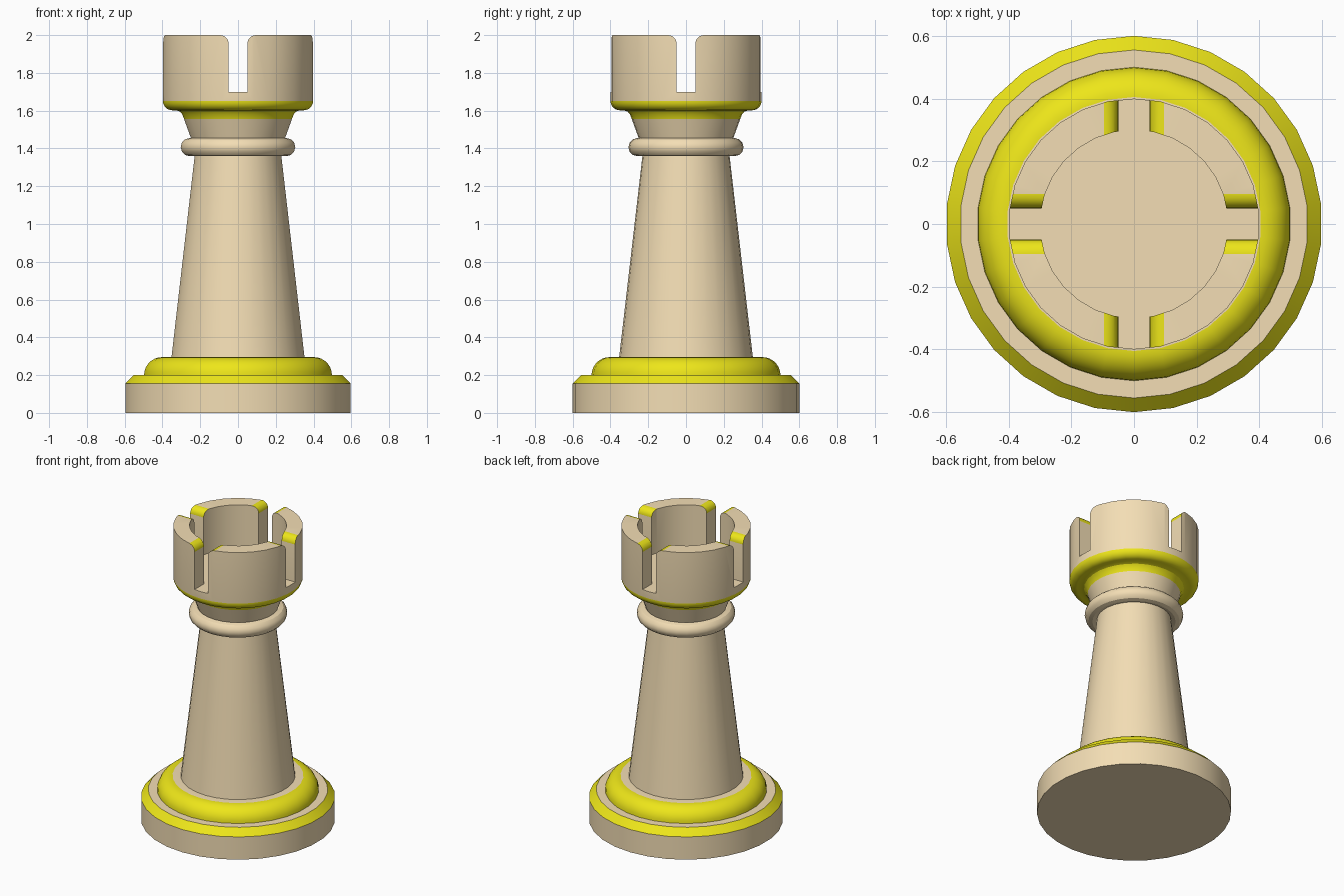
import bpy, bmesh
from math import sin, cos, pi, radians

if "Cube" in bpy.data.objects:
    bpy.data.objects.remove(bpy.data.objects["Cube"])

SIDES = 30
TAN, YELLOW = 0, 1


def material(name, rgb):
    m = bpy.data.materials.new(name)
    m.diffuse_color = (*rgb, 1)
    m.use_nodes = True
    m.node_tree.nodes["Principled BSDF"].inputs["Base Color"].default_value = m.diffuse_color
    return m


MATS = [material("wood", (0.90, 0.73, 0.46)), material("yellow_trim", (0.85, 0.79, 0.01))]


def arc(cx, cz, r, a0, a1, steps=6):
    angles = [radians(a0 + (a1 - a0) * i / steps) for i in range(steps + 1)]
    return [(cx + r * cos(a), cz + r * sin(a)) for a in angles]


def finish(name, bm):
    bmesh.ops.recalc_face_normals(bm, faces=bm.faces)
    me = bpy.data.meshes.new(name)
    bm.to_mesh(me)
    bm.free()
    for m in MATS:
        me.materials.append(m)
    ob = bpy.data.objects.new(name, me)
    bpy.context.collection.objects.link(ob)
    return ob


def lathe(name, runs, closed=False):
    """runs: list of (colour, points); each run continues from the last point."""
    pts, cols = [], []
    for col, run in runs:
        for p in run:
            if pts:
                cols.append(col)
            pts.append(p)
    if closed:
        pts.append(pts[0])
        cols.append(TAN)
    bm = bmesh.new()
    rings = []
    for r, z in pts:
        if r < 1e-6:
            rings.append([bm.verts.new((0, 0, z))] * SIDES)
        else:
            angs = [pi / 2 + 2 * pi * i / SIDES for i in range(SIDES)]
            rings.append([bm.verts.new((r * cos(a), r * sin(a), z)) for a in angs])
    if closed:
        for v in rings[-1]:
            bm.verts.remove(v)
        rings[-1] = rings[0]
    for k, col in enumerate(cols):
        for i in range(SIDES):
            j = (i + 1) % SIDES
            quad = [rings[k][i], rings[k][j], rings[k + 1][j], rings[k + 1][i]]
            f = bm.faces.new(list(dict.fromkeys(quad)))
            f.material_index = col
    return finish(name, bm)


def slot_cutter(name, along_x):
    # Straight slot whose mouth flares so the battlement corners are rounded
    r, half = 0.045, 0.05
    right = [(half, 1.7)] + arc(half + r, 2 - r, r, 180, 90) + [(half + r, 2.1)]
    prof = right + [(-u, z) for u, z in reversed(right)]
    bm = bmesh.new()
    ends = [[bm.verts.new((e, u, z) if along_x else (u, e, z)) for u, z in prof]
            for e in (-0.7, 0.7)]
    bm.faces.new(ends[0])
    bm.faces.new(ends[1])
    n = len(prof)
    for i in range(n):
        j = (i + 1) % n
        f = bm.faces.new([ends[0][i], ends[0][j], ends[1][j], ends[1][i]])
        f.material_index = YELLOW if 1 <= i <= 6 or n - 8 <= i <= n - 3 else TAN
    return finish(name, bm)


# Stepped base with chamfered and rounded yellow edges
base = lathe("base", [
    (TAN, [(0, 0), (0.6, 0), (0.6, 0.155)]),
    (YELLOW, [(0.555, 0.2)]),
    (TAN, [(0.5, 0.2)]),
    (YELLOW, arc(0.405, 0.2, 0.095, 0, 90, 8)[1:]),
    (TAN, [(0.354, 0.295)])])

# Tapered shaft
shaft = lathe("shaft", [(TAN, [(0.354, 0.295), (0.225, 1.41)])])

# Rounded neck ring
neck_ring = lathe("neck_ring", [(TAN, arc(0.257, 1.407, 0.048, 0, 330, 11))], closed=True)

# Crown: flared collar, cup wall and hollow
crown = lathe("crown", [
    (TAN, [(0, 1.42), (0.238, 1.42), (0.287, 1.555)]),
    (YELLOW, [(0.296, 1.58), (0.309, 1.595), (0.33, 1.602), (0.35, 1.602)]),
    (YELLOW, arc(0.35, 1.652, 0.05, -90, 0)[1:]),
    (TAN, [(0.4, 2), (0.3, 2), (0.3, 1.7), (0, 1.7)])])

# Cut the four battlement slots
bpy.context.view_layer.objects.active = crown
for along_x in (True, False):
    cutter = slot_cutter("slot_cutter", along_x)
    mod = crown.modifiers.new("slot", 'BOOLEAN')
    mod.operation = 'DIFFERENCE'
    mod.solver = 'EXACT'
    mod.object = cutter
    bpy.ops.object.modifier_apply(modifier=mod.name)
    bpy.data.objects.remove(cutter)

# Smooth shading with crisp edges
for ob in (base, shaft, neck_ring, crown):
    ob.select_set(True)
bpy.ops.object.shade_smooth_by_angle(angle=radians(30))
